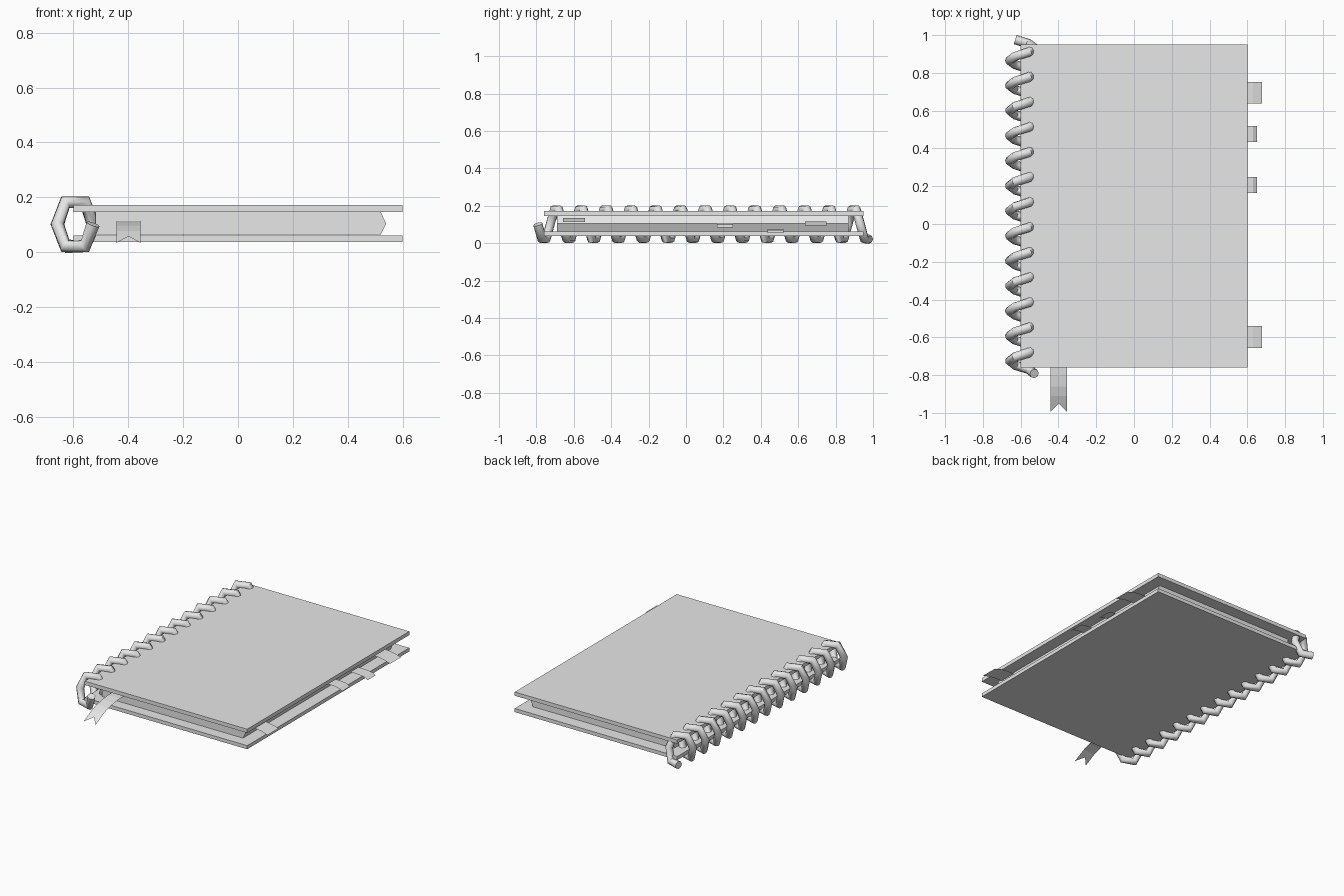
import bpy
from mathutils import Vector

cube = bpy.data.objects.get("Cube")
if cube:
    bpy.data.objects.remove(cube, do_unlink=True)

grey = bpy.data.materials.new("plain grey")
grey.use_nodes = True
grey.diffuse_color = (0.8, 0.8, 0.8, 1)
grey.node_tree.nodes["Principled BSDF"].inputs["Base Color"].default_value = (0.8, 0.8, 0.8, 1)


def add_mesh(name, verts, faces):
    mesh = bpy.data.meshes.new(name)
    mesh.from_pydata(verts, [], faces)
    mesh.materials.append(grey)
    obj = bpy.data.objects.new(name, mesh)
    bpy.context.collection.objects.link(obj)
    return obj


def prism(name, profile, y0, y1):
    """Extrude a closed counter-clockwise x-z profile from y0 to y1."""
    n = len(profile)
    verts = [(x, y, z) for y in (y0, y1) for x, z in profile]
    faces = [tuple(range(n)), tuple(reversed(range(n, 2 * n)))]
    faces += [(i, i + n, (i + 1) % n + n, (i + 1) % n) for i in range(n)]
    return add_mesh(name, verts, faces)


def slab(name, x0, x1, y0, y1, z0, z1):
    return prism(name, [(x0, z0), (x1, z0), (x1, z1), (x0, z1)], y0, y1)


# Covers
slab("bottom_cover", -0.6, 0.6, -0.76, 0.95, 0.038, 0.062)
slab("top_cover", -0.6, 0.6, -0.76, 0.95, 0.147, 0.172)

# Page block with a pointed fore edge
prism("pages", [(-0.52, 0.064), (0.52, 0.064), (0.54, 0.105), (0.52, 0.147), (-0.52, 0.147)],
      -0.69, 0.87)

# Hexagonal spiral binding
CENTRE_X, CENTRE_Z = -0.593, 0.102
corners = [(0.065, 0), (0.036, -0.08), (-0.036, -0.08),
           (-0.065, 0), (-0.036, 0.08), (0.036, 0.08)]
STEPS = 80
curve = bpy.data.curves.new("spiral_binding", "CURVE")
curve.dimensions = "3D"
curve.bevel_depth = 0.025
curve.bevel_resolution = 2
curve.use_fill_caps = True
spline = curve.splines.new("POLY")
spline.points.add(STEPS)
for i, point in enumerate(spline.points):
    dx, dz = corners[i % 6]
    point.co = (CENTRE_X + dx, -0.792 + 0.0221 * i, CENTRE_Z + dz, 1)
spiral = bpy.data.objects.new("spiral_binding", curve)
bpy.context.collection.objects.link(spiral)
curve.materials.append(grey)
bpy.ops.object.select_all(action="DESELECT")
spiral.select_set(True)
bpy.context.view_layer.objects.active = spiral
bpy.ops.object.convert(target="MESH")
bpy.ops.object.shade_smooth_by_angle(angle=1.0)

# Ribbon bookmark, drooping to a swallow-tail end
path = [(-0.6, 0.114), (-0.74, 0.113), (-0.8, 0.106), (-0.86, 0.095), (-0.91, 0.078), (-0.95, 0.058)]
columns = (-0.443, -0.399, -0.355)
verts = [(x, y, z) for y, z in path for x in columns]
verts += [(columns[0], -0.995, 0.034), (columns[2], -0.995, 0.034)]
faces = [(r * 3 + c, r * 3 + 3 + c, r * 3 + 4 + c, r * 3 + 1 + c)
         for r in range(len(path) - 1) for c in range(2)]
last = 3 * (len(path) - 1)
faces += [(last, last + 3, last + 1), (last + 1, last + 4, last + 2)]
add_mesh("ribbon_bookmark", verts, faces)

# Page marker tabs: y start, y end, outer x, height at the pages
tabs = [(0.637, 0.752, 0.678, 0.118), (0.435, 0.52, 0.652, 0.078),
        (0.165, 0.25, 0.652, 0.107), (-0.657, -0.54, 0.678, 0.136)]
for i, (y0, y1, x1, z) in enumerate(tabs):
    rows = [(0.5, z), (0.59, z - 0.002), (0.63, z - 0.008), (x1, z - 0.022)]
    verts = [(x, y, h) for x, h in rows for y in (y0, y1)]
    faces = [(2 * r, 2 * r + 2, 2 * r + 3, 2 * r + 1) for r in range(3)]
    add_mesh(f"page_tab_{i + 1}", verts, faces)
